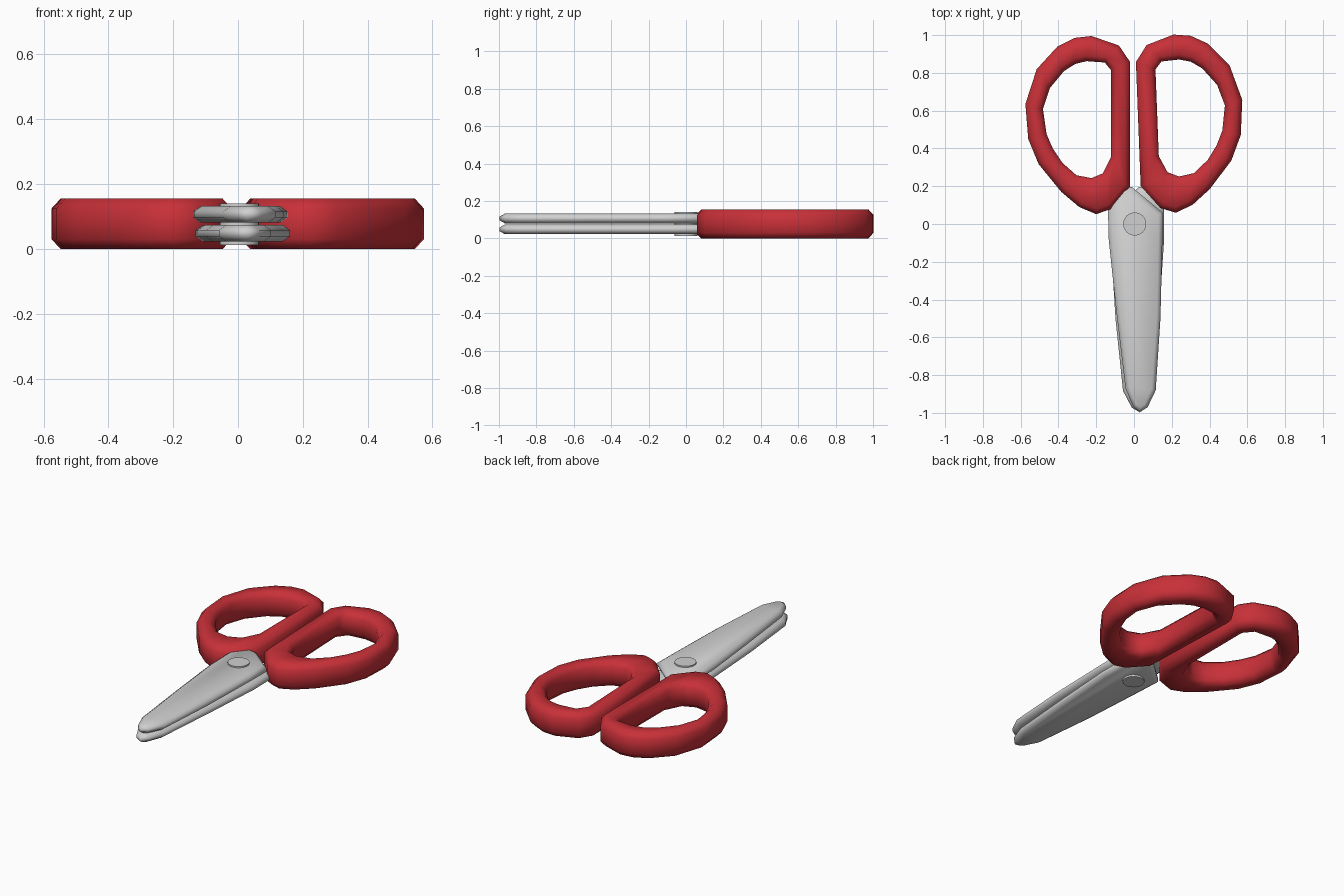
import bpy, bmesh, math
from mathutils import Matrix, Vector

if "Cube" in bpy.data.objects:
    bpy.data.objects.remove(bpy.data.objects["Cube"])

THICK = 0.155


def material(name, rgb):
    m = bpy.data.materials.new(name)
    m.diffuse_color = (*rgb, 1)
    m.use_nodes = True
    m.node_tree.nodes["Principled BSDF"].inputs["Base Color"].default_value = m.diffuse_color
    return m


RED = material("red plastic", (0.58, 0.03, 0.04))
STEEL = material("light steel", (0.63, 0.63, 0.63))


def inset(points, d):
    """Move a counter-clockwise outline inward by d (negative = outward)."""
    out = []
    n = len(points)
    for i in range(n):
        p = Vector(points[i])
        a = (p - Vector(points[i - 1])).normalized()
        b = (Vector(points[(i + 1) % n]) - p).normalized()
        na, nb = Vector((-a.y, a.x)), Vector((-b.y, b.x))
        out.append(p + (na + nb) * d / max(1 + na.dot(nb), 0.5))
    return out


def loft(name, rings, mat, closed, angle):
    """Bridge (outline, z) rings; closed joins last to first, else caps ends."""
    bm = bmesh.new()
    loops = [[bm.verts.new((p[0], p[1], z)) for p in pts] for pts, z in rings]
    pairs = list(zip(loops, loops[1:]))
    if closed:
        pairs.append((loops[-1], loops[0]))
    else:
        bm.faces.new(loops[0])
        bm.faces.new(loops[-1])
    for a, b in pairs:
        for i in range(len(a)):
            j = (i + 1) % len(a)
            bm.faces.new((a[i], a[j], b[j], b[i]))
    bmesh.ops.recalc_face_normals(bm, faces=bm.faces)
    me = bpy.data.meshes.new(name)
    bm.to_mesh(me)
    bm.free()
    me.materials.append(mat)
    ob = bpy.data.objects.new(name, me)
    bpy.context.collection.objects.link(ob)
    bpy.ops.object.select_all(action='DESELECT')
    ob.select_set(True)
    bpy.context.view_layer.objects.active = ob
    bpy.ops.object.shade_smooth_by_angle(angle=math.radians(angle))
    return ob


# finger loop outlines, counter-clockwise, matched point for point
outer = [(-.02, .857), (-.08, .945), (-.225, .995), (-.315, .985), (-.405, .94),
         (-.515, .82), (-.575, .635), (-.56, .45), (-.505, .317), (-.385, .17),
         (-.29, .09), (-.2, .052), (-.12, .08), (-.02, .2)]
inner = [(-.122, .815), (-.155, .855), (-.25, .862), (-.31, .848), (-.37, .81),
         (-.445, .72), (-.482, .61), (-.463, .476), (-.43, .40), (-.38, .325),
         (-.305, .258), (-.225, .243), (-.165, .268), (-.122, .355)]
B, H = 0.027, 0.03
oi, io = inset(outer, B), inset(inner, -B)
handle = loft("left_handle", [
    (outer, H), (outer, THICK - H), (oi, THICK), (io, THICK),
    (inner, THICK - H), (inner, H), (io, 0), (oi, 0)], RED, True, 60)

# blade outline with a tang reaching into its handle
profile = [(-.01, .195), (-.09, .20), (-.138, .09), (-.134, -.08), (-.095, -.45),
           (-.045, -.87), (-.005, -.965), (.03, -.997), (.072, -.97), (.115, -.88),
           (.14, -.5), (.15, -.1), (.152, .06)]
edge = inset(profile, .022)
z0, z1 = .081, .132
blade = loft("upper_blade", [(edge, z0), (profile, z0 + .016),
                             (profile, z1 - .016), (edge, z1)], STEEL, False, 60)

# opposite half: turned over about the long axis and opened slightly
turn = (Matrix.Translation((.023, 0, THICK)) @ Matrix.Rotation(math.radians(2.2), 4, 'Z')
        @ Matrix.Rotation(math.pi, 4, 'Y'))
for ob, name in ((handle, "right_handle"), (blade, "lower_blade")):
    other = ob.copy()
    other.data = ob.data.copy()
    other.name = name
    other.data.transform(turn)
    bpy.context.collection.objects.link(other)

# pivot rivet through both blades
circle = [(.004 + .061 * math.cos(i * math.tau / 24), .061 * math.sin(i * math.tau / 24))
          for i in range(24)]
loft("pivot_rivet", [(circle, .012), (circle, .140)], STEEL, False, 30)
